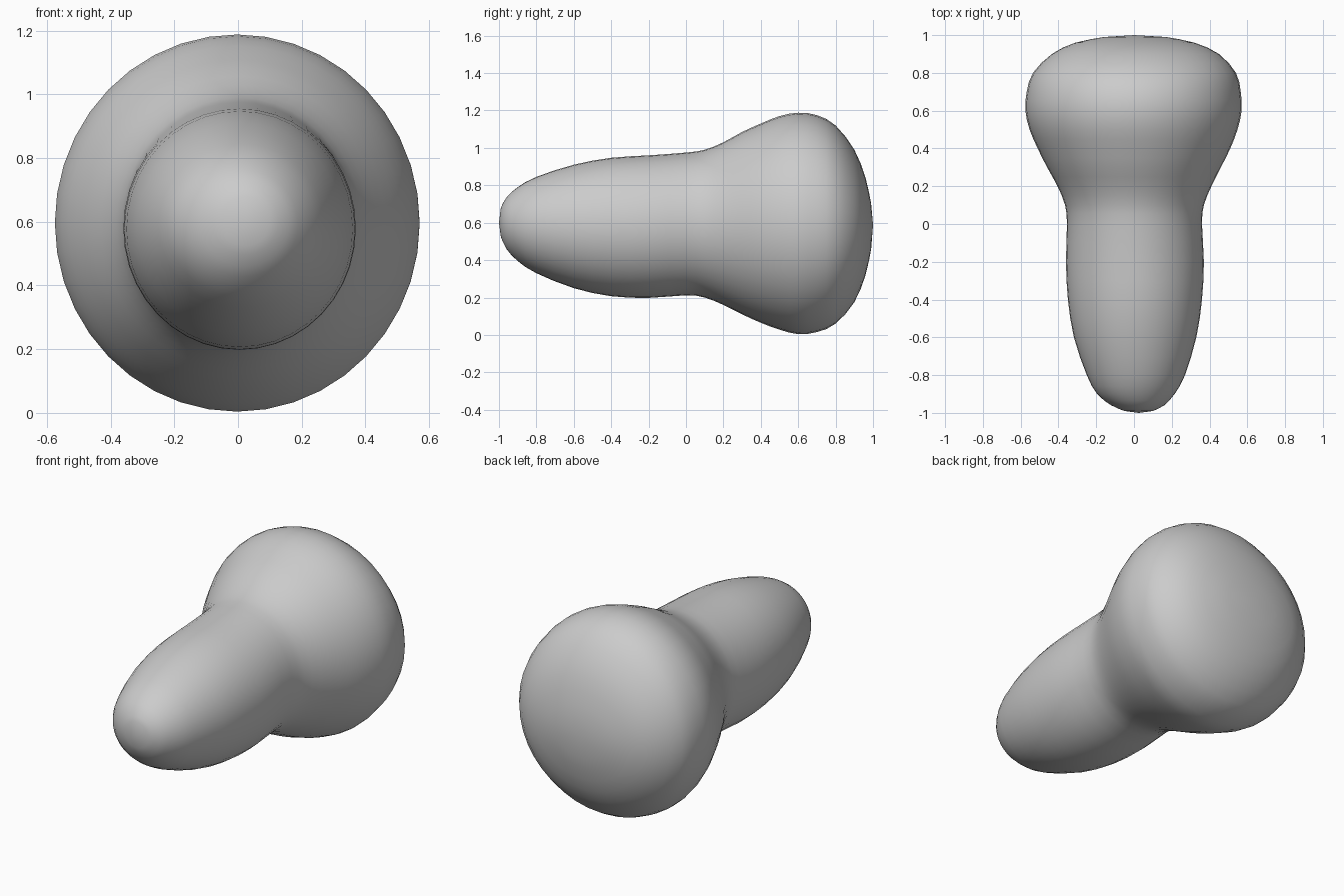
import bpy, bmesh, math

cube = bpy.data.objects.get("Cube")
if cube:
    bpy.data.objects.remove(cube, do_unlink=True)

SIDES = 40
STEPS = 2   # interpolated rings per station

# Stations along the body: y, x min, x max, z min, z max
STATIONS = [
    (-0.99, -0.05, 0.10, 0.525, 0.68),
    (-0.96, -0.12, 0.16, 0.46, 0.735),
    (-0.90, -0.195, 0.215, 0.395, 0.79),
    (-0.80, -0.25, 0.27, 0.33, 0.845),
    (-0.60, -0.318, 0.33, 0.25, 0.91),
    (-0.40, -0.35, 0.36, 0.207, 0.947),
    (-0.20, -0.36, 0.37, 0.198, 0.96),
    (0.00, -0.355, 0.36, 0.212, 0.975),
    (0.10, -0.365, 0.37, 0.20, 0.99),
    (0.20, -0.405, 0.41, 0.16, 1.03),
    (0.30, -0.46, 0.46, 0.11, 1.085),
    (0.40, -0.51, 0.51, 0.065, 1.13),
    (0.50, -0.553, 0.548, 0.028, 1.17),
    (0.60, -0.575, 0.57, 0.004, 1.188),
    (0.70, -0.568, 0.565, 0.015, 1.175),
    (0.80, -0.535, 0.54, 0.06, 1.12),
    (0.90, -0.435, 0.45, 0.175, 0.99),
    (0.96, -0.31, 0.32, 0.32, 0.84),
    (0.99, -0.16, 0.17, 0.46, 0.70),
]


def catmull(a, b, c, d, t):
    """Smooth value between b and c."""
    return 0.5 * (2 * b + (c - a) * t + (2 * a - 5 * b + 4 * c - d) * t * t
                  + (3 * b - a - 3 * c + d) * t ** 3)


def smooth_stations(rows):
    out = []
    for i in range(len(rows) - 1):
        four = (rows[max(i - 1, 0)], rows[i], rows[i + 1],
                rows[min(i + 2, len(rows) - 1)])
        for k in range(STEPS):
            out.append([catmull(*vals, k / STEPS) for vals in zip(*four)])
    return out + [rows[-1]]


# One continuous skin of elliptical rings, closed by a pole at each end
bm = bmesh.new()
rings = []
for y, x0, x1, z0, z1 in smooth_stations(STATIONS):
    ring = []
    for s in range(SIDES):
        a = 2 * math.pi * s / SIDES
        ring.append(bm.verts.new(((x0 + x1) / 2 + (x1 - x0) / 2 * math.cos(a), y,
                                  (z0 + z1) / 2 + (z1 - z0) / 2 * math.sin(a))))
    rings.append(ring)
front_pole = bm.verts.new((0.025, -1.0, 0.60))
back_pole = bm.verts.new((0.0, 1.0, 0.59))

for s in range(SIDES):
    n = (s + 1) % SIDES
    for r, q in zip(rings, rings[1:]):
        bm.faces.new((r[s], r[n], q[n], q[s]))
    bm.faces.new((front_pole, rings[0][n], rings[0][s]))
    bm.faces.new((back_pole, rings[-1][s], rings[-1][n]))
bmesh.ops.recalc_face_normals(bm, faces=bm.faces)

mesh = bpy.data.meshes.new("bulb_body")
bm.to_mesh(mesh)
bm.free()
body = bpy.data.objects.new("bulb_body", mesh)
bpy.context.collection.objects.link(body)

# Plain grey finish
grey = bpy.data.materials.new("plain_grey")
grey.use_nodes = True
colour = (0.6, 0.6, 0.6, 1.0)
grey.diffuse_color = colour
grey.node_tree.nodes["Principled BSDF"].inputs["Base Color"].default_value = colour
mesh.materials.append(grey)

bpy.context.view_layer.objects.active = body
body.select_set(True)
bpy.ops.object.shade_smooth_by_angle(angle=math.radians(60))
